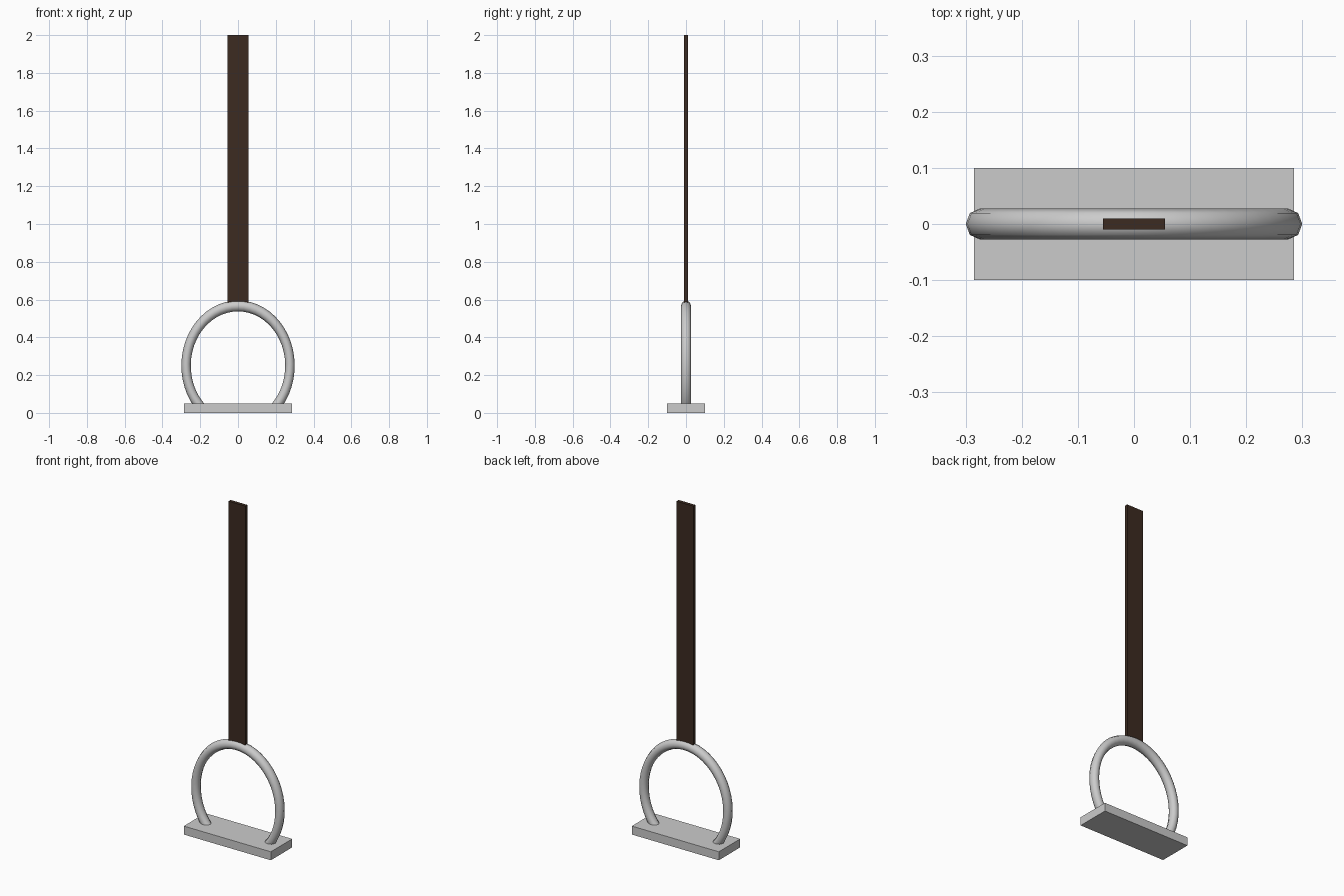
import bpy, bmesh, math

if "Cube" in bpy.data.objects:
    bpy.data.objects.remove(bpy.data.objects["Cube"])


def box(name, x, y, z0, z1):
    bpy.ops.mesh.primitive_cube_add(size=1, location=(0, 0, (z0 + z1) / 2))
    ob = bpy.context.object
    ob.name = name
    ob.scale = (2 * x, 2 * y, z1 - z0)
    bpy.ops.object.transform_apply(location=False, rotation=False, scale=True)
    return ob


# Foot plate
box("foot_plate", 0.285, 0.1, 0.0, 0.05)

# Leather strap
strap = box("strap", 0.055, 0.01, 0.585, 2.0)
leather = bpy.data.materials.new("dark_leather")
leather.diffuse_color = (0.045, 0.024, 0.015, 1)
leather.use_nodes = True
leather.node_tree.nodes["Principled BSDF"].inputs["Base Color"].default_value = leather.diffuse_color
strap.data.materials.append(leather)

# Oval bow: eight-sided tube swept along an open ring, ends sunk in the plate
STEPS, SIDES = 40, 8
bm = bmesh.new()
rings = []
for i in range(STEPS + 1):
    a = math.radians(-46 + 272 * i / STEPS)
    ring = []
    for j in range(SIDES):
        b = math.tau * j / SIDES
        r = 0.275 + 0.025 * math.cos(b)
        ring.append(bm.verts.new((r * math.cos(a), 0.0275 * math.sin(b),
                                  0.25 + 1.15 * r * math.sin(a))))
    rings.append(ring)
for p, q in zip(rings, rings[1:]):
    for j in range(SIDES):
        k = (j + 1) % SIDES
        bm.faces.new((p[j], p[k], q[k], q[j]))
bm.faces.new(rings[0])
bm.faces.new(rings[-1])
bmesh.ops.recalc_face_normals(bm, faces=bm.faces)
mesh = bpy.data.meshes.new("bow")
bm.to_mesh(mesh)
bm.free()
bow = bpy.data.objects.new("bow", mesh)
bpy.context.collection.objects.link(bow)
bpy.ops.object.select_all(action='DESELECT')
bow.select_set(True)
bpy.context.view_layer.objects.active = bow
bpy.ops.object.shade_smooth_by_angle(angle=math.radians(50))
